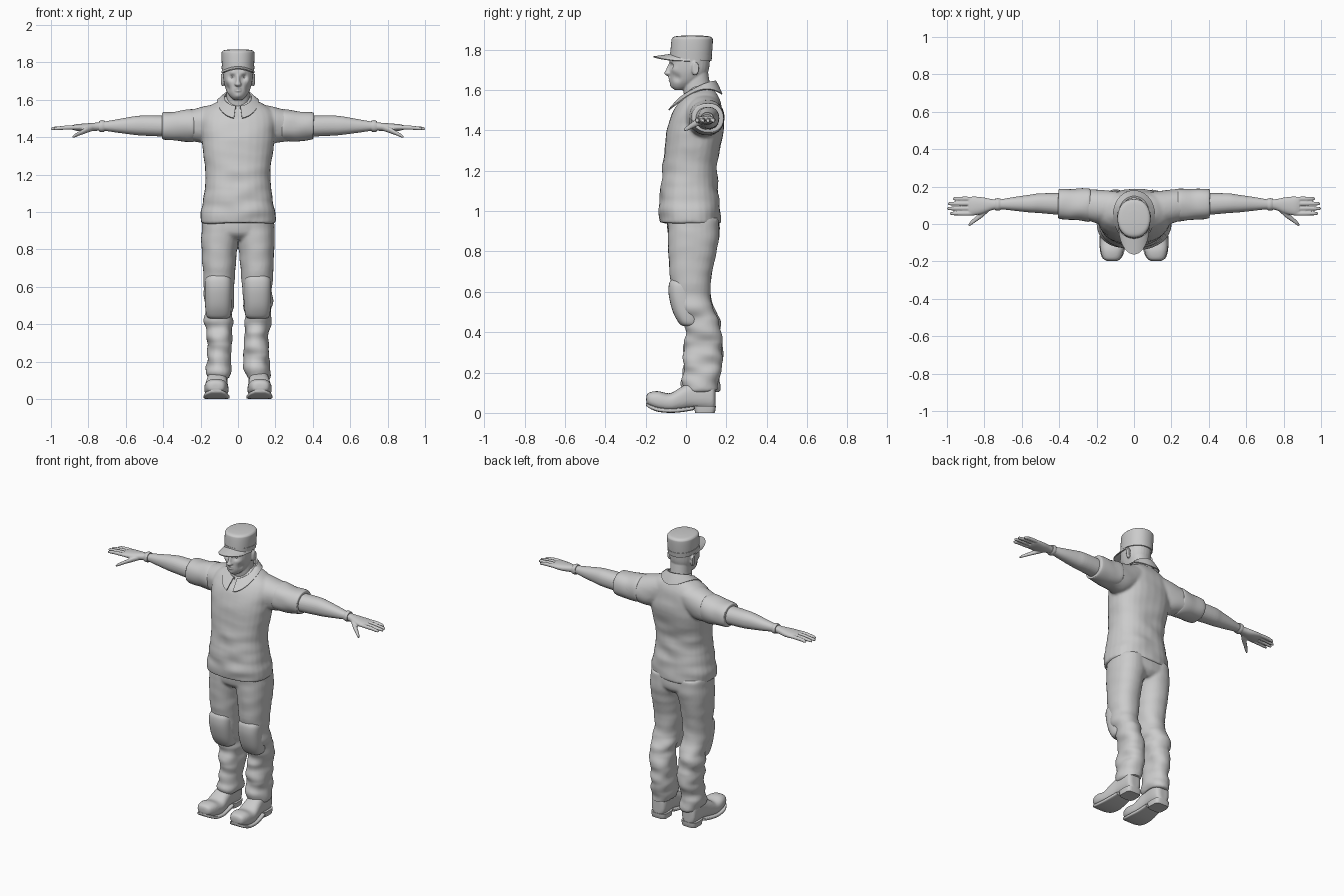
import bpy, bmesh, math
from mathutils import Vector, noise


def loft(bm, axis, rows, p=2.2, sides=28, sub=4):
    """Smooth closed loft; rows are (t, a0, a1, b0, b1) extents across the axis."""
    rows = [Vector(r) for r in rows]
    path = []
    for i in range(len(rows) - 1):
        a, b, c, d = rows[max(i - 1, 0)], rows[i], rows[i + 1], rows[min(i + 2, len(rows) - 1)]
        for k in range(sub):
            u = k / sub
            path.append(0.5 * (2 * b + (c - a) * u + (2 * a - 5 * b + 4 * c - d) * u * u
                               + (3 * b - a - 3 * c + d) * u ** 3))
    path.append(rows[-1])
    rings = []
    for t, a0, a1, b0, b1 in path:
        ring = []
        for k in range(sides):
            w = math.tau * k / sides
            ca, sa = math.cos(w), math.sin(w)
            a = (a0 + a1) / 2 + (a1 - a0) / 2 * math.copysign(abs(ca) ** (2 / p), ca)
            b = (b0 + b1) / 2 + (b1 - b0) / 2 * math.copysign(abs(sa) ** (2 / p), sa)
            ring.append(bm.verts.new({'x': (t, a, b), 'y': (a, t, b), 'z': (a, b, t)}[axis]))
        rings.append(ring)
    faces = [bm.faces.new(rings[0]), bm.faces.new(rings[-1][::-1])]
    for r, s in zip(rings, rings[1:]):
        for k in range(sides):
            j = (k + 1) % sides
            faces.append(bm.faces.new((r[k], s[k], s[j], r[j])))
    bmesh.ops.recalc_face_normals(bm, faces=faces)


def make(name, bm, mirror=False, voxel=0, smooth=0, thick=0, shape=None):
    """Turn a bmesh into an object, fuse its pieces, then sculpt with shape(co, normal)."""
    me = bpy.data.meshes.new(name)
    bm.to_mesh(me)
    bm.free()
    ob = bpy.data.objects.new(name, me)
    bpy.context.collection.objects.link(ob)
    if thick:
        m = ob.modifiers.new('thickness', 'SOLIDIFY')
        m.thickness, m.offset = thick, 0
    if mirror:
        ob.modifiers.new('mirror', 'MIRROR').use_mirror_merge = False
    if voxel:
        m = ob.modifiers.new('fuse', 'REMESH')
        m.mode, m.voxel_size = 'VOXEL', voxel
    if smooth:
        m = ob.modifiers.new('soften', 'SMOOTH')
        m.factor, m.iterations = 0.5, smooth
    bpy.ops.object.select_all(action='DESELECT')
    ob.select_set(True)
    bpy.context.view_layer.objects.active = ob
    bpy.ops.object.convert(target='MESH')
    if shape:
        normals = [v.normal.copy() for v in ob.data.vertices]
        for v, n in zip(ob.data.vertices, normals):
            v.co = shape(v.co.copy(), n)
    bpy.ops.object.shade_smooth_by_angle(angle=math.radians(50))
    return ob


def sym(rows):
    """Rows (z, half width, front, back) centred on x = 0."""
    return [(z, -w, w, f, b) for z, w, f, b in rows]


def folds(co, n, amount, fx, fz):
    return co + n * amount * noise.noise(Vector((co.x * fx, co.y * fx, co.z * fz)))


# Shirt: torso and both sleeves fused
bm = bmesh.new()
loft(bm, 'z', sym([(.94, .2, -.13, .172), (1.0, .2, -.136, .172), (1.07, .186, -.13, .165),
                   (1.2, .173, -.117, .153), (1.3, .186, -.108, .168), (1.4, .197, -.096, .186),
                   (1.48, .2, -.072, .182), (1.54, .185, -.038, .17), (1.575, .14, -.005, .157),
                   (1.6, .09, .01, .142), (1.62, .07, .02, .125)]), p=2.4)
loft(bm, 'x', [(.08, .03, .17, 1.42, 1.58), (.17, .0, .182, 1.37, 1.568), (.25, .018, .187, 1.377, 1.547),
               (.33, .028, .185, 1.385, 1.535), (.4, .034, .182, 1.392, 1.528)])


def shirt_shape(co, n):
    body = max(0, 1 - abs(co.x) / .26)
    co.y += .012 * math.exp(-(co.x / .02) ** 2 - ((co.z - 1.535) / .03) ** 2) * (co.y < 0)
    low = max(0, min(1, (1.35 - co.z) / .15))
    return folds(co, n, .004 + .006 * low * body, 7, 16)


make('shirt', bm, True, .008, 5, shape=shirt_shape)

# Rolled sleeve cuffs
bm = bmesh.new()
loft(bm, 'x', [(.235, .02, .184, 1.385, 1.542), (.245, .014, .189, 1.378, 1.549),
               (.32, .023, .188, 1.38, 1.54), (.395, .029, .187, 1.385, 1.533), (.405, .038, .178, 1.395, 1.525)])
make('sleeve_cuffs', bm, True, shape=lambda co, n: folds(co, n, .006, 14, 14))

# Folded collar, open at the front
bm = bmesh.new()
rings = []
for i in range(41):
    w = .16 + (math.tau - .32) * i / 40
    s, c = math.sin(w), math.cos(w)
    fr = (1 + c) / 2
    top = 1.642 - .08 * fr ** 1.5
    drop = .018 + .045 * c * c
    ring = []
    for r, z in ((.074, top - .05), (.074, top), (.08, top + .002),
                 (.095 + .015 * fr ** 3, top - drop * .5), (.107 + .028 * fr ** 3, top - drop)):
        ring.append(bm.verts.new((r * s, .06 - r * 1.1 * c, z)))
    rings.append(ring)
for a, b in zip(rings, rings[1:]):
    for k in range(4):
        bm.faces.new((a[k], b[k], b[k + 1], a[k + 1]))
make('collar', bm, thick=.006)

# Trousers: pelvis and both legs fused
bm = bmesh.new()
loft(bm, 'z', sym([(.85, .1, -.05, .13), (.88, .17, -.085, .16), (.92, .194, -.094, .168), (.98, .19, -.095, .165)]), p=2.4)
loft(bm, 'z', [(.11, .045, .165, -.012, .163), (.15, .036, .17, -.018, .17), (.25, .035, .166, -.012, .176),
               (.35, .03, .17, -.008, .179), (.44, .03, .177, -.005, .172), (.5, .026, .18, -.035, .145),
               (.58, .022, .183, -.065, .122), (.68, .015, .188, -.08, .128), (.8, .006, .196, -.088, .152),
               (.88, -.01, .196, -.09, .165), (.96, -.01, .19, -.092, .165)])


def trouser_shape(co, n):
    low = max(0, min(1, (.62 - co.z) / .15))
    return folds(co, n, .004 + .013 * low, 8, 17)


make('trousers', bm, True, .008, 4, shape=trouser_shape)

# Knee pads
bm = bmesh.new()
loft(bm, 'z', [(.43, .06, .15, -.015, .06), (.445, .04, .168, -.035, .07), (.5, .034, .176, -.065, .07),
               (.58, .032, .178, -.085, .05), (.635, .035, .176, -.085, .04), (.66, .05, .16, -.074, .03)], p=2.5)
make('knee_pads', bm, True)

# Boots: upper, sole and heel
bm = bmesh.new()
loft(bm, 'y', [(-.197, .095, .14, .05, .082), (-.185, .072, .165, .035, .1), (-.14, .055, .179, .014, .108),
               (-.08, .05, .18, .006, .097), (-.03, .054, .175, .01, .125), (.03, .058, .166, .02, .155),
               (.1, .056, .162, .015, .17), (.135, .064, .156, .015, .16), (.146, .085, .135, .03, .14)], p=2.5)
make('boot_uppers', bm, True, .006, 3)
bm = bmesh.new()
loft(bm, 'y', [(-.198, .09, .145, .036, .05), (-.18, .066, .17, .022, .042), (-.14, .05, .182, .006, .028),
               (-.08, .045, .184, .0, .022), (-.02, .052, .178, .004, .026), (.04, .058, .168, .014, .034)], p=5)
loft(bm, 'z', [(.0, .06, .16, .045, .142), (.015, .058, .162, .042, .146), (.034, .056, .164, .038, .148)], p=4)
make('boot_soles', bm, True)

# Bare forearms and hands with fingers
bm = bmesh.new()
loft(bm, 'x', [(.36, .045, .165, 1.402, 1.515), (.5, .058, .164, 1.408, 1.516), (.56, .062, .156, 1.413, 1.511),
               (.65, .072, .143, 1.425, 1.495), (.72, .079, .131, 1.435, 1.483), (.76, .074, .133, 1.434, 1.478),
               (.81, .055, .143, 1.43, 1.474), (.86, .046, .147, 1.434, 1.47), (.885, .05, .143, 1.44, 1.464)])
for y, tip in ((.056, .985), (.083, 1.0), (.109, .995), (.135, .97)):
    rows = [(.85, .01, 1.452), (.9, .0115, 1.452), (.94, .0105, 1.45), (tip - .012, .009, 1.446), (tip, .004, 1.444)]
    loft(bm, 'x', [(x, y - r, y + r, z - r, z + r) for x, r, z in rows], sides=12)
thumb = [(.775, .088, 1.45, .02), (.81, .056, 1.438, .02), (.845, .027, 1.422, .015),
         (.873, .004, 1.408, .012), (.886, -.007, 1.4, .005)]
loft(bm, 'x', [(x, y - r, y + r, z - r * .8, z + r * .8) for x, y, z, r in thumb], sides=12)
make('arms_and_hands', bm, True, .004, 2)

# Wrist bands
bm = bmesh.new()
loft(bm, 'x', [(.715, .074, .136, 1.43, 1.488), (.728, .072, .138, 1.427, 1.491), (.742, .074, .136, 1.43, 1.486)])
make('wrist_bands', bm, True)

# Head, neck, ears, nose and lips fused, then sculpted
bm = bmesh.new()
loft(bm, 'z', sym([(1.6, .022, -.055, -.01), (1.615, .04, -.071, .03), (1.64, .058, -.079, .07), (1.67, .07, -.08, .1),
                   (1.7, .077, -.081, .113), (1.74, .08, -.082, .118), (1.79, .08, -.074, .12), (1.83, .06, -.05, .1)]))
loft(bm, 'z', sym([(1.5, .07, .0, .13), (1.56, .066, -.008, .133), (1.62, .062, -.014, .12), (1.7, .06, .0, .108)]))
loft(bm, 'z', sym([(1.671, .01, -.096, -.05), (1.682, .019, -.108, -.05), (1.7, .012, -.1, -.05), (1.74, .01, -.082, -.05)]))
loft(bm, 'z', sym([(1.638, .01, -.078, -.05), (1.648, .022, -.087, -.04), (1.655, .026, -.08, -.04),
                   (1.661, .022, -.089, -.04), (1.669, .008, -.08, -.05)]))
for s in (1, -1):
    loft(bm, 'x', [(s * .07, .03, .055, 1.68, 1.725), (s * .082, .027, .062, 1.672, 1.74),
                   (s * .09, .035, .066, 1.68, 1.738)], sides=16)
DENTS = [  # centre, radius, push: socket, brow, cheekbone, cheek hollow, chin
    ((.031, -.075, 1.722), .016, (0, .014, 0)), ((.03, -.075, 1.745), .016, (0, -.005, -.002)),
    ((.052, -.055, 1.7), .02, (.003, -.005, 0)), ((.055, -.045, 1.66), .02, (-.006, .005, 0)),
    ((0, -.075, 1.62), .016, (0, -.005, 0))]


def face_shape(co, n):
    q, side = Vector((abs(co.x), co.y, co.z)), math.copysign(1, co.x)
    out = co.copy()
    for c, r, d in DENTS:
        g = math.exp(-((q - Vector(c)).length / r) ** 2)
        out += g * Vector((d[0] * side, d[1], d[2]))
    return out


make('head', bm, False, .0045, 2, shape=face_shape)

# Eyes
bm = bmesh.new()
bmesh.ops.create_uvsphere(bm, u_segments=16, v_segments=10, radius=.012)
bmesh.ops.translate(bm, verts=bm.verts, vec=(.031, -.053, 1.722))
make('eyes', bm, True)

# Cap crown, tilted slightly back, with a band at its base
bm = bmesh.new()
loft(bm, 'z', sym([(1.755, .084, -.078, .124), (1.8, .087, -.076, .13), (1.845, .088, -.072, .133),
                   (1.858, .085, -.067, .13), (1.866, .072, -.05, .115), (1.87, .03, -.01, .07)]), sides=40)
loft(bm, 'z', sym([(1.752, .086, -.08, .126), (1.78, .088, -.079, .13)]), sides=40, sub=1)
make('cap_crown', bm, shape=lambda co, n: co + Vector((0, 0, -.09 * (co.y - .02) * max(0, (1.87 - co.z) / .12))))

# Cap brim: curved visor
bm = bmesh.new()
grid = []
for i in range(25):
    u = -1 + i / 12
    edge = math.sqrt(max(0, 1 - u * u))
    row = []
    for k in range(7):
        v = k / 6
        x = .084 * u
        y = .02 - .095 * edge - v * .087 * edge ** .8
        row.append(bm.verts.new((x, y, 1.776 - .012 * v - .022 * u * u)))
    grid.append(row)
for a, b in zip(grid, grid[1:]):
    for k in range(6):
        bm.faces.new((a[k], b[k], b[k + 1], a[k + 1]))
bmesh.ops.remove_doubles(bm, verts=bm.verts, dist=1e-5)
make('cap_brim', bm, thick=.006)
